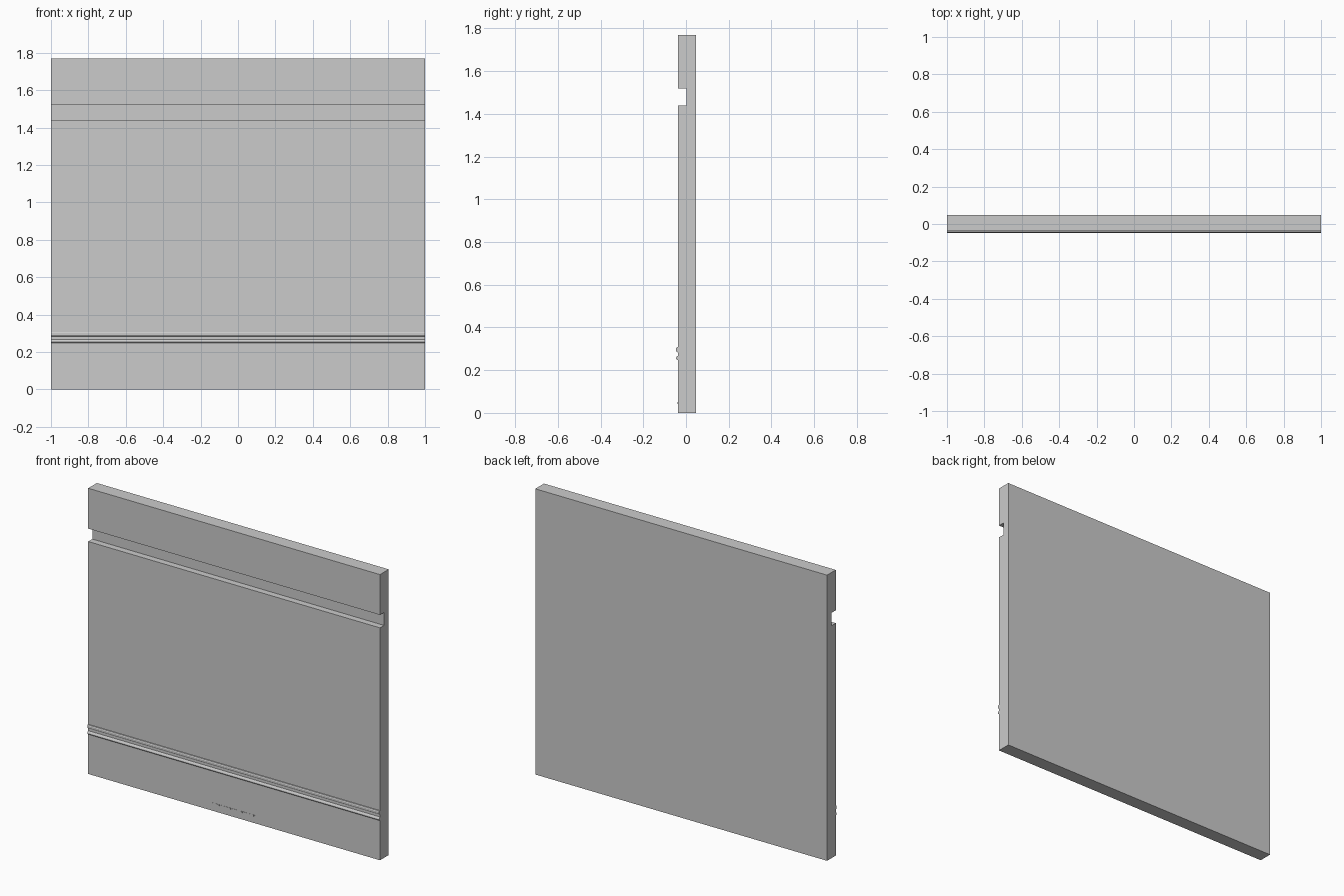
import bpy, bmesh

if "Cube" in bpy.data.objects:
    bpy.data.objects.remove(bpy.data.objects["Cube"])

FRONT, BACK, TOP = -0.038, 0.047, 1.77


def extrude_profile(name, profile, x0=-1.0, x1=1.0):
    """Extrude a closed (y, z) profile along x."""
    bm = bmesh.new()
    face = bm.faces.new([bm.verts.new((x0, y, z)) for y, z in profile])
    ext = bmesh.ops.extrude_face_region(bm, geom=[face])
    moved = [g for g in ext["geom"] if isinstance(g, bmesh.types.BMVert)]
    bmesh.ops.translate(bm, verts=moved, vec=(x1 - x0, 0, 0))
    bmesh.ops.recalc_face_normals(bm, faces=bm.faces)
    mesh = bpy.data.meshes.new(name)
    bm.to_mesh(mesh)
    bm.free()
    obj = bpy.data.objects.new(name, mesh)
    bpy.context.collection.objects.link(obj)
    return obj


# Main slab with the recessed handle channel across the front
extrude_profile("door_panel", [
    (FRONT, 0), (BACK, 0), (BACK, TOP), (FRONT, TOP),
    (FRONT, 1.52), (0.002, 1.52), (0.002, 1.44), (FRONT, 1.44)])

# Two raised trim mouldings near the bottom
extrude_profile("upper_trim", [
    (FRONT, 0.308), (-0.044, 0.307), (-0.047, 0.302), (-0.047, 0.292),
    (-0.044, 0.286), (FRONT, 0.283)])
extrude_profile("lower_trim", [
    (FRONT, 0.268), (-0.042, 0.265), (-0.046, 0.259), (-0.047, 0.253),
    (-0.044, 0.249), (FRONT, 0.248)])

# Thin row of plain raised ticks at the bottom centre
tick = extrude_profile("bottom_ticks", [
    (FRONT, 0.041), (FRONT, 0.050), (-0.0395, 0.050), (-0.0395, 0.041)],
    -0.155, -0.141)
array = tick.modifiers.new("row", 'ARRAY')
array.count = 16
array.use_relative_offset = False
array.use_constant_offset = True
array.constant_offset_displace = (0.0197, 0, 0)
